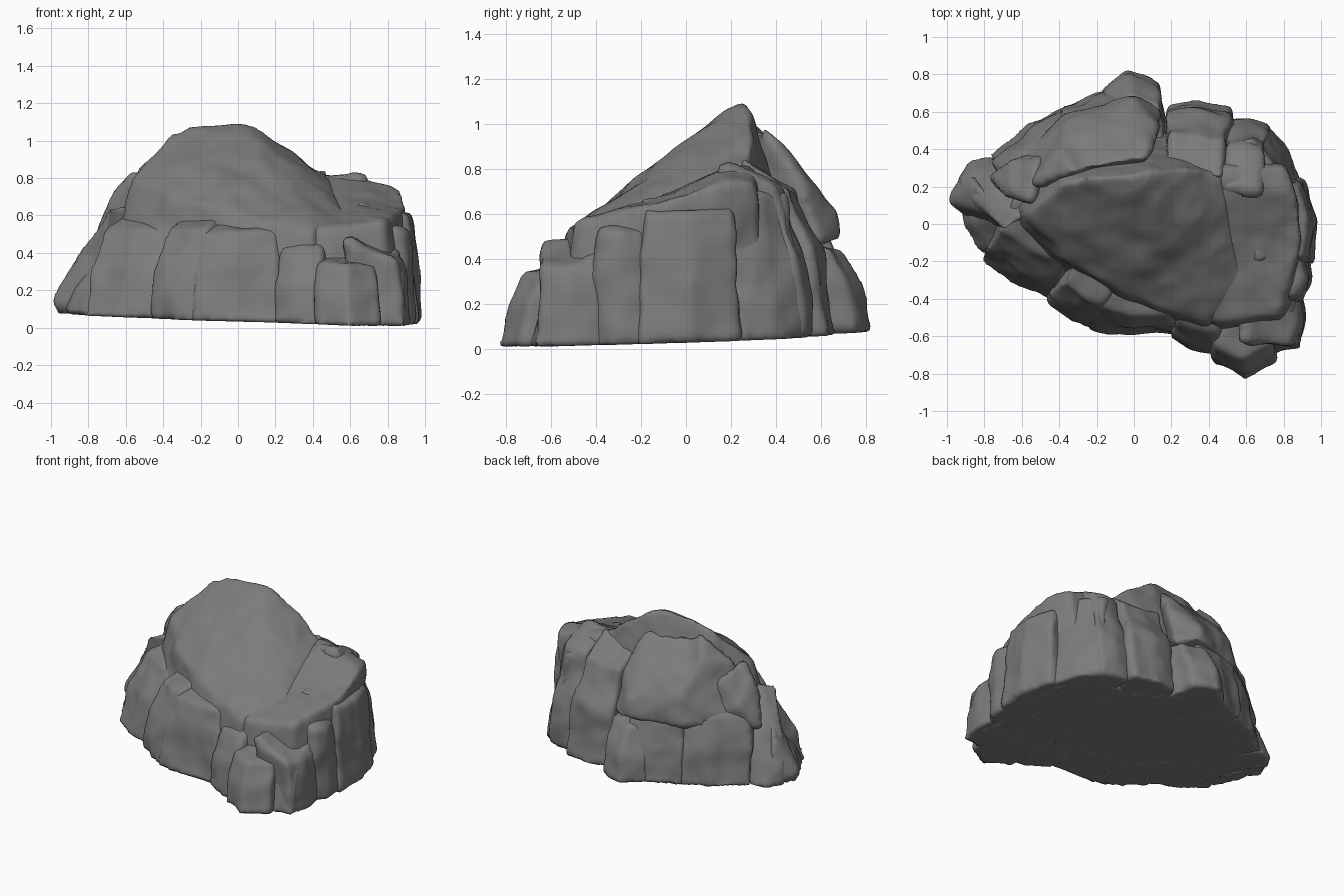
import bpy
import bmesh
from mathutils import Vector, noise

if "Cube" in bpy.data.objects:
    bpy.data.objects.remove(bpy.data.objects["Cube"], do_unlink=True)

# One plain stone colour
stone = bpy.data.materials.new("grey stone")
stone.use_nodes = True
stone_colour = (0.2, 0.2, 0.2, 1)
stone.diffuse_color = stone_colour
stone.node_tree.nodes["Principled BSDF"].inputs["Base Color"].default_value = stone_colour


def underside(x, y):
    """Height of the gently tilted underside."""
    return 0.05 + 0.03 * y - 0.025 * x


def roughen(mesh, amount):
    """Push the surface in and out with broad lumps and fine chips."""
    bm = bmesh.new()
    bm.from_mesh(mesh)
    bm.normal_update()
    moves = []
    for vert in bm.verts:
        point = vert.co
        lump = noise.noise(point * 3)
        chip = noise.noise(point * 9)
        groove = abs(noise.noise(Vector((point.x * 5, point.y * 5, point.z * 2))))
        moves.append(vert.normal * amount * (lump + 0.35 * chip - 0.6 * groove + 0.2))
    for vert, move in zip(bm.verts, moves):
        vert.co += move
        floor = underside(vert.co.x, vert.co.y)
        if vert.normal.z < -0.8 and vert.co.z < floor + 0.05:
            vert.co.z = floor
        vert.co.z = max(vert.co.z, floor)
    bm.to_mesh(mesh)
    bm.free()


def make_rock(name, points, amount=0.03, voxel=0.022):
    """Wrap points in a convex hull, soften its edges and weather it."""
    bm = bmesh.new()
    for point in points:
        bm.verts.new(point)
    hull = bmesh.ops.convex_hull(bm, input=bm.verts[:])
    loose = [v for v in set(hull["geom_interior"] + hull["geom_unused"])
             if isinstance(v, bmesh.types.BMVert)]
    bmesh.ops.delete(bm, geom=loose, context="VERTS")
    bmesh.ops.recalc_face_normals(bm, faces=bm.faces[:])
    mesh = bpy.data.meshes.new(name)
    bm.to_mesh(mesh)
    bm.free()

    rock = bpy.data.objects.new(name, mesh)
    bpy.context.collection.objects.link(rock)
    remesh = rock.modifiers.new("even faces", "REMESH")
    remesh.mode = "VOXEL"
    remesh.voxel_size = voxel
    soften = rock.modifiers.new("worn edges", "SMOOTH")
    soften.iterations = 3

    graph = bpy.context.evaluated_depsgraph_get()
    worn = bpy.data.meshes.new_from_object(rock.evaluated_get(graph))
    rock.modifiers.clear()
    rock.data = worn
    bpy.data.meshes.remove(mesh)
    worn.name = name
    roughen(worn, amount)
    worn.materials.clear()
    worn.materials.append(stone)
    worn.shade_smooth()


def make_column(name, start, end, height, lean, rise=0.08, depth=0.3, bulge=0.03):
    """Leaning block whose outer foot runs from start to end, anticlockwise from above."""
    start, end = Vector(start), Vector(end)
    along = (end - start).normalized()
    inward = Vector((-along.y, along.x))
    middle = (start + end) / 2 - inward * bulge
    points = []
    for foot in (start, middle, end):
        narrow = (middle - foot) * 0.12
        inner = foot + inward * depth
        waist = foot + inward * lean * 0.35
        top = foot + inward * lean + narrow
        back = inner + inward * lean * 0.5 + narrow
        points.append((*foot, underside(*foot)))
        points.append((*inner, underside(*inner)))
        points.append((*waist, height * 0.6))
        points.append((*top, height))
        points.append((*back, height + rise))
    make_rock(name, points)


def make_mass(name, foot, top):
    """Large body from a foot outline and a set of high points."""
    make_rock(name, [(x, y, underside(x, y)) for x, y in foot] + top, 0.025)


# Main mass: long slope climbing to the crest, with a lower wing on the right
make_mass("main_slope",
          [(-0.8, 0.1), (-0.7, -0.15), (-0.2, -0.45), (0.4, -0.6),
           (0.5, 0.4), (0.1, 0.6), (-0.35, 0.55), (-0.7, 0.35)],
          [(-0.36, 0.22, 1.04), (-0.2, 0.26, 1.11), (-0.03, 0.26, 1.11), (0.12, 0.28, 1.05),
           (0.3, 0.3, 0.95), (0.46, 0.27, 0.82), (0.6, -0.3, 0.6), (0.4, -0.54, 0.51),
           (0, -0.4, 0.61), (-0.35, -0.2, 0.7), (-0.56, 0.05, 0.79)])
make_mass("right_wing",
          [(0.4, -0.6), (0.8, -0.58), (0.9, 0), (0.75, 0.4), (0.3, 0.5)],
          [(0.87, 0.15, 0.74), (0.9, -0.1, 0.66), (0.78, -0.48, 0.56), (0.42, -0.53, 0.52),
           (0.3, -0.1, 0.66), (0.3, 0.3, 0.84), (0.8, 0.3, 0.73)])

# Front ledge blocks
make_column("left_front_block", (-0.83, -0.2), (-0.42, -0.4), 0.54, 0.2)
make_column("front_left_block", (-0.46, -0.41), (-0.2, -0.55), 0.54, 0.12)
make_column("front_middle_block", (-0.24, -0.55), (0.22, -0.6), 0.51, 0.12)
make_column("front_right_block", (0.18, -0.61), (0.42, -0.69), 0.43, 0.12)
make_column("front_buttress", (0.42, -0.74), (0.76, -0.74), 0.33, 0.1, 0.06, 0.3, 0.08)
make_column("front_corner_block", (0.74, -0.69), (0.9, -0.66), 0.33, 0.08, 0.1, 0.3, 0)

# Right wall columns
make_column("right_front_column", (0.89, -0.66), (0.9, -0.36), 0.36, 0.05, 0.12)
make_column("right_middle_column", (0.9, -0.4), (0.93, -0.18), 0.52, 0.04)
make_column("right_column", (0.95, -0.2), (0.91, 0.24), 0.61, 0.04, 0.07, 0.3, 0.05)

# Tall blocks across the back right
make_column("back_right_corner", (0.88, 0.22), (0.7, 0.53), 0.69, 0.1, 0.04)
make_column("back_right_block", (0.72, 0.53), (0.5, 0.55), 0.72, 0.14)
make_column("back_middle_block", (0.52, 0.62), (0.18, 0.65), 0.71, 0.17, 0.14)

# Lower blocks along the back left
make_column("back_toe", (0.14, 0.76), (-0.18, 0.72), 0.44, 0.13, 0.05, 0.3, 0.09)
make_column("back_left_block", (0, 0.73), (-0.4, 0.63), 0.5, 0.08, 0.1)
make_column("left_back_block", (-0.38, 0.63), (-0.78, 0.37), 0.54, 0.12, 0.14)

# Left toe blocks
make_column("left_back_toe", (-0.76, 0.38), (-0.94, 0.24), 0.4, 0.16, 0.25)
make_column("left_toe", (-0.94, 0.14), (-0.83, -0.18), 0.34, 0.18, 0.25)
make_rock("left_toe_tip", [(-1, 0.12, 0.14), (-0.96, 0.1, 0.09), (-0.9, 0.31, 0.09),
                           (-0.84, 0.22, 0.4), (-0.7, 0.05, 0.56), (-0.72, -0.1, 0.1)], 0.01)

# Overhanging slab and shoulder high on the back left
make_rock("back_left_slab", [(-0.6, 0.36, 0.5), (-0.36, 0.58, 0.47), (0.01, 0.71, 0.49),
                             (0.15, 0.6, 0.46), (-0.33, 0.56, 0.66), (0, 0.67, 0.61),
                             (0.13, 0.5, 0.76), (-0.54, 0.2, 0.83), (-0.4, 0.4, 0.88),
                             (-0.33, 0.28, 1.02), (0.08, 0.36, 0.97), (-0.1, 0.2, 0.5)])
make_rock("left_shoulder", [(-0.76, 0.25, 0.45), (-0.7, 0.15, 0.65), (-0.67, 0.2, 0.72),
                            (-0.66, 0.34, 0.6), (-0.55, 0.12, 0.84), (-0.5, 0.35, 0.78),
                            (-0.4, 0.1, 0.4), (-0.4, 0.4, 0.5)])
